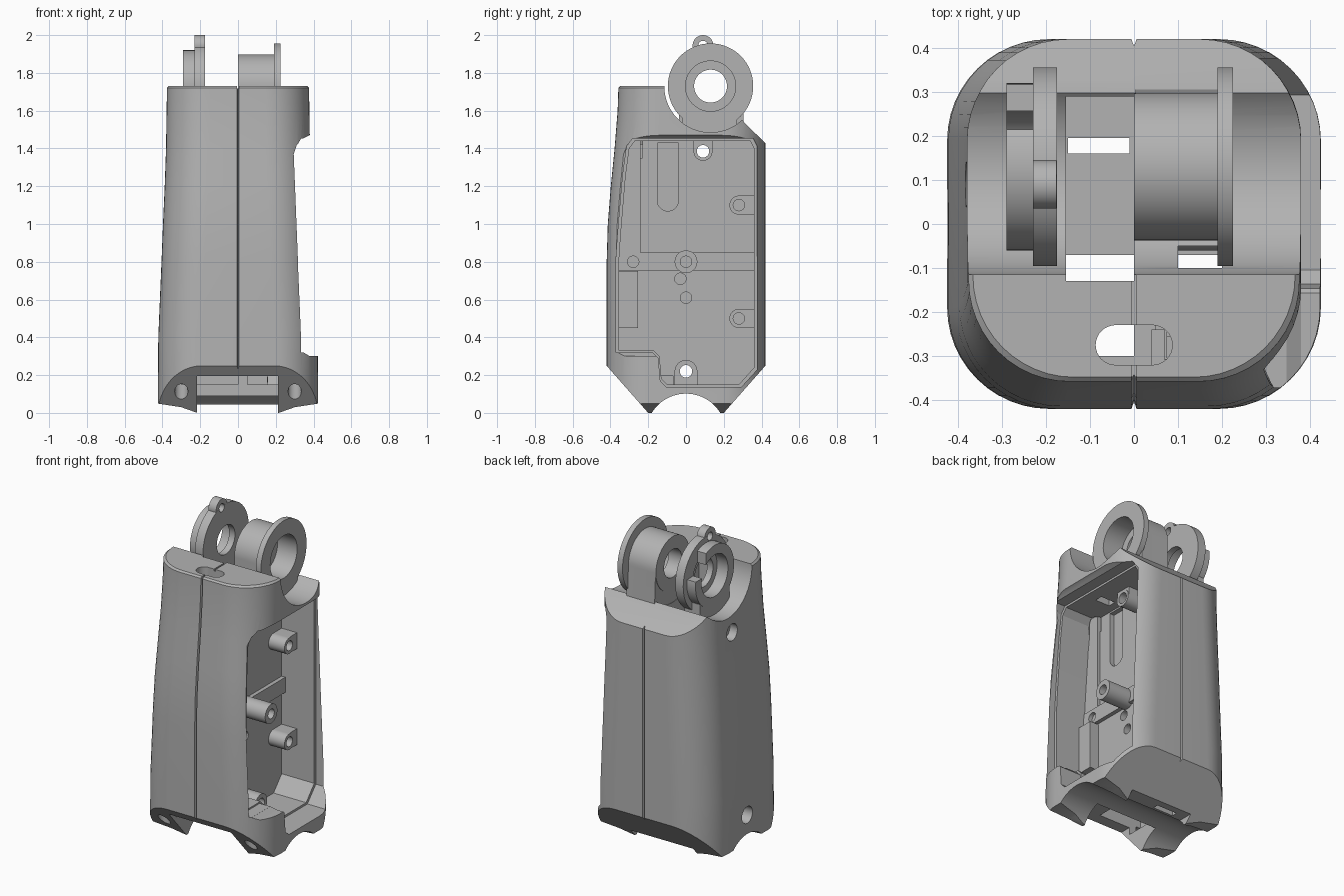
import bpy, bmesh, math
from mathutils import Matrix

if "Cube" in bpy.data.objects:
    bpy.data.objects.remove(bpy.data.objects["Cube"], do_unlink=True)

grey = bpy.data.materials.new("plain_grey")
grey.use_nodes = True
grey.diffuse_color = (0.45, 0.45, 0.45, 1)
grey.node_tree.nodes["Principled BSDF"].inputs["Base Color"].default_value = (0.45, 0.45, 0.45, 1)


def finish(name, bm):
    bmesh.ops.recalc_face_normals(bm, faces=bm.faces[:])
    mesh = bpy.data.meshes.new(name)
    bm.to_mesh(mesh)
    bm.free()
    obj = bpy.data.objects.new(name, mesh)
    bpy.context.collection.objects.link(obj)
    mesh.materials.append(grey)
    return obj


def loft(name, rings):
    bm = bmesh.new()
    rows = [[bm.verts.new(p) for p in ring] for ring in rings]
    n = len(rows[0])
    for low, high in zip(rows, rows[1:]):
        for i in range(n):
            j = (i + 1) % n
            bm.faces.new((low[i], low[j], high[j], high[i]))
    bm.faces.new(rows[0][::-1])
    bm.faces.new(rows[-1])
    return finish(name, bm)


def prism_x(name, pts, x0, x1):
    return loft(name, [[(x, y, z) for y, z in pts] for x in (x0, x1)])


def prism_y(name, pts, y0, y1):
    return loft(name, [[(x, y, z) for x, z in pts] for y in (y0, y1)])


def box(name, x0, x1, y0, y1, z0, z1):
    return prism_x(name, [(y0, z0), (y1, z0), (y1, z1), (y0, z1)], x0, x1)


def circle(r, a, b, n=64):
    return [(a + r * math.cos(2 * math.pi * i / n), b + r * math.sin(2 * math.pi * i / n))
            for i in range(n)]


def rod(name, r, y, z, x0, x1):
    return prism_x(name, circle(r, y, z), x0, x1)


def rod_z(name, r, x, y, z0, z1):
    return loft(name, [[(a, b, z) for a, b in circle(r, x, y, 32)] for z in (z0, z1)])


def combine(target, tool, op):
    mod = target.modifiers.new("combine", "BOOLEAN")
    mod.operation, mod.solver, mod.object = op, "EXACT", tool
    bpy.context.view_layer.objects.active = target
    bpy.ops.object.modifier_apply(modifier=mod.name)
    bpy.data.objects.remove(tool, do_unlink=True)


def cut(target, *tools):
    for tool in tools:
        combine(target, tool, "DIFFERENCE")


def add(target, *tools):
    for tool in tools:
        combine(target, tool, "UNION")


# Rounded square section with a seam groove front and back
def section(z, hx, front, back=0.42, r=0.23):
    pts = []
    corners = [(hx - r, back - r, 0), (r - hx, back - r, 90),
               (r - hx, front + r, 180), (hx - r, front + r, 270)]
    for k, (cx, cy, start) in enumerate(corners):
        for i in range(13):
            a = math.radians(start + i * 7.5)
            pts.append((cx + r * math.cos(a), cy + r * math.sin(a), z))
        if k == 0:
            pts += [(0.006, back, z), (0, back - 0.016, z), (-0.006, back, z)]
        if k == 2:
            pts += [(-0.006, front, z), (0, front + 0.016, z), (0.006, front, z)]
    return pts


# Main housing
levels = [(0, .425, -.42), (.4, .422, -.42), (.8, .405, -.42), (1, .397, -.414),
          (1.2, .388, -.398), (1.4, .381, -.378), (1.6, .378, -.362), (1.72, .376, -.358)]
housing = loft("housing", [section(*lv) for lv in levels] + [section(1.73, .366, -.348, .41)])

# Bottom chamfers, outward rise of the legs, and the arch between them
for s in (-1, 1):
    cut(housing,
        prism_x("chamfer", [(s * .5, .34), (s * .18, -.023), (s * .5, -.023)], -.6, .6),
        prism_y("rise", [(s * .2, -.05), (s * .215, 0), (s * .3, .03), (s * .43, .05),
                         (s * .6, .05), (s * .6, -.05)], -.6, .6))
cut(housing, rod("arch", .212, 0, -.11, -.6, .6))

# Rear shoulder and round saddle for the hinge
PIVOT = (.13, 1.73)
cut(housing,
    prism_x("shoulder", [(.29, 1.9), (.29, 1.56), (.32, 1.525), (.44, 1.41), (.6, 1.41), (.6, 1.9)], -.6, .6),
    rod("saddle", .245, *PIVOT, -.6, .6))

# Scooped open side
cut(housing, prism_y("scoop", [(.6, 1.47), (.38, 1.47), (.345, 1.453), (.312, 1.42), (.295, 1.37),
                               (.335, .36), (.347, .32), (.38, .30), (.6, .30)], -.6, .6))

# Open cavity with a stepped rim
opening = [(-.355, .33), (-.17, .33), (-.14, .3), (-.13, .18), (-.1, .15), (.28, .15), (.36, .24),
           (.36, 1.4), (.34, 1.44), (-.27, 1.44), (-.3, 1.4), (-.32, 1.25), (-.345, .95), (-.355, .8)]
rim = [(y * 1.045, .8 + (z - .8) * 1.02) for y, z in opening]
cut(housing, prism_x("cavity", opening, .05, .6), prism_x("rim_step", rim, .275, .6))

# Closed cavity, hinge gap, top slots and bottom notches
cut(housing,
    box("closed_cavity", -.3, 0, -.3, .3, .15, 1.42),
    box("hinge_gap", -.155, 0, -.13, .29, 1.35, 1.9),
    box("side_gap", .1, .2, -.1, -.05, 1.35, 1.9),
    box("front_notch", -.217, .213, -.6, -.07, -.1, .195),
    box("rear_notch", -.217, .213, -.08, .6, -.1, .045),
    box("floor_gap", -.15, -.01, .16, .195, 0, .3),
    box("top_groove", -.005, .005, -.5, 0, 1.718, 1.9),
    box("cable_slot", -.045, .045, -.32, -.23, 1.35, 1.9),
    rod_z("slot_end", .0451, -.042, -.275, 1.35, 1.9),
    rod_z("slot_end", .0451, .042, -.275, 1.35, 1.9))
for s in (-1, 1):
    cut(housing, rod_z("foot_hole", .035, s * .3, -.3, -.1, .22))

# Details in the cavity floor
cut(housing,
    box("floor_slot", .02, .1, -.152, -.04, 1.12, 1.43),
    rod("floor_slot_end", .0561, -.096, 1.125, .02, .1),
    rod("floor_hole", .03, -.03, .71, .01, .1),
    rod("floor_hole", .03, 0, .61, .01, .1))

# Screw holes right across the housing
SCREWS = [(.09, 1.385), (0, .22)]
for y, z in SCREWS:
    cut(housing, rod("screw_hole", .033, y, z, -.6, .3), rod("screw_recess", .052, y, z, -.6, -.33))

# Ribs and raised pads on the cavity floor
parts = [housing,
         box("cross_rib", .04, .075, -.36, .365, .755, .85),
         box("front_pad", .04, .11, -.37, -.255, .45, .75),
         box("front_strip", .04, .07, -.36, -.24, .845, 1.45)]
cut(parts[1], rod("hole", .03, -.28, .8, .03, .2))


def boss(name, y, z, r, top, hole, web=None):
    obj = rod(name, r, y, z, .04, top)
    if web:
        add(obj, box("web", .04, top - .004, *web))
    cut(obj, rod("hole", hole, y, z, -.1, .5))
    parts.append(obj)


# Screw bosses
boss("centre_post", 0, .8, .06, .23, .03)
for z in (1.1, .5):
    boss("rear_boss", .28, z, .05, .16, .03, (.28, .37, z - .05, z + .05))
boss("upper_boss", *SCREWS[0], .05, .16, .033, (.04, .14, 1.385, 1.46))
boss("lower_boss", *SCREWS[1], .06, .16, .033, (-.06, .06, .14, .22))

# Wide hinge lug: drum, flange and stepped bore
drum_lug = rod("drum_lug", .167, *PIVOT, 0, .2)
add(drum_lug,
    prism_x("drum_foot", [(-.037, 1.73), (.297, 1.73), (.31, 1.45), (-.037, 1.45)], .003, .197),
    rod("flange", .226, *PIVOT, .19, .225),
    box("flange_foot", .185, .222, -.02, .27, 1.46, 1.6))
cut(drum_lug, rod("bore", .087, *PIVOT, -.1, .4), rod("counterbore", .133, *PIVOT, .09, .4))
parts.append(drum_lug)

# Narrow hinge lug: disc with a drilled ear and an open outer ring
ear_lug = rod("ear_lug", .226, *PIVOT, -.23, -.175)
add(ear_lug,
    rod("ear", .055, .09, 1.945, -.229, -.176),
    box("ear_foot", -.287, -.178, -.02, .27, 1.455, 1.6))
ring = rod("outer_ring", .19, *PIVOT, -.29, -.225)
cut(ring, box("ring_opening", -.4, -.1, .215, .5, 1.76, 2))
add(ear_lug, ring)
cut(ear_lug,
    rod("bore", .09, *PIVOT, -.4, -.1),
    rod("counterbore", .13, *PIVOT, -.4, -.215),
    rod("ear_hole", .025, .09, 1.945, -.4, -.1))
parts.append(ear_lug)

# Smooth shading with crisp edges
bpy.ops.object.select_all(action="DESELECT")
for obj in parts:
    obj.select_set(True)
bpy.context.view_layer.objects.active = housing
bpy.ops.object.shade_smooth_by_angle(angle=math.radians(25))
